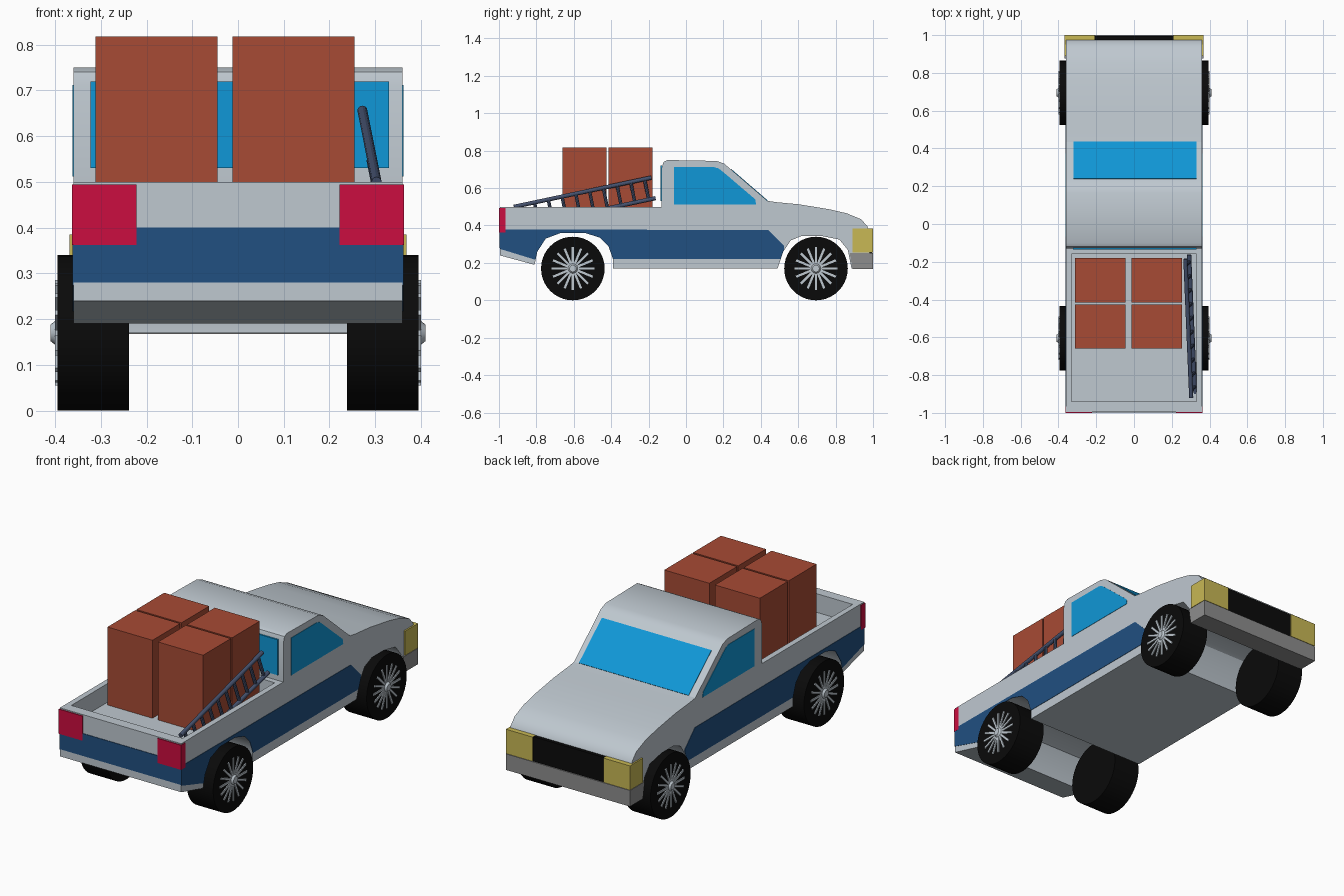
import bpy, bmesh
from math import pi, radians
from mathutils import Matrix, Vector

cube = bpy.data.objects.get("Cube")
if cube:
    bpy.data.objects.remove(cube, do_unlink=True)


def material(name, r, g, b):
    m = bpy.data.materials.new(name)
    m.use_nodes = True
    m.diffuse_color = (r, g, b, 1)
    m.node_tree.nodes["Principled BSDF"].inputs["Base Color"].default_value = (r, g, b, 1)
    return m


silver = material("silver paint", 0.52, 0.58, 0.63)
navy = material("navy stripe", 0.015, 0.08, 0.22)
glass = material("blue glass", 0.005, 0.31, 0.68)
red = material("red lamp", 0.6, 0.004, 0.05)
yellow = material("yellow lamp", 0.58, 0.48, 0.09)
grey = material("grey bumper", 0.27, 0.27, 0.27)
black = material("black rubber", 0.003, 0.003, 0.003)
brown = material("brown carton", 0.39, 0.07, 0.035)
steel = material("ladder steel", 0.06, 0.085, 0.16)


def finish(name, bm, mat, smooth=False):
    bmesh.ops.recalc_face_normals(bm, faces=bm.faces)
    mesh = bpy.data.meshes.new(name)
    bm.to_mesh(mesh)
    bm.free()
    mesh.materials.append(mat)
    ob = bpy.data.objects.new(name, mesh)
    bpy.context.collection.objects.link(ob)
    if smooth:
        bpy.ops.object.select_all(action="DESELECT")
        ob.select_set(True)
        bpy.context.view_layer.objects.active = ob
        bpy.ops.object.shade_smooth_by_angle(angle=radians(28))
    return ob


def prism(name, profile, x0, x1, mat, smooth=False):
    """Extrude a (y, z) profile from x0 to x1."""
    bm = bmesh.new()
    face = bm.faces.new([bm.verts.new((x0, y, z)) for y, z in profile])
    new = bmesh.ops.extrude_face_region(bm, geom=[face])["geom"]
    bmesh.ops.translate(bm, vec=(x1 - x0, 0, 0),
                        verts=[v for v in new if isinstance(v, bmesh.types.BMVert)])
    return finish(name, bm, mat, smooth)


def box(name, x0, x1, y0, y1, z0, z1, mat):
    return prism(name, [(y0, z0), (y1, z0), (y1, z1), (y0, z1)], x0, x1, mat)


def add_rod(bm, a, b, r1, r2=None, sides=12):
    """Round bar or cone between two points."""
    a, b = Vector(a), Vector(b)
    turn = (b - a).to_track_quat("Z", "Y").to_matrix().to_4x4()
    bmesh.ops.create_cone(bm, cap_ends=True, segments=sides, radius1=r1,
                          radius2=r1 if r2 is None else r2, depth=(b - a).length,
                          matrix=Matrix.Translation((a + b) / 2) @ turn)


W = 0.36
SIDES = (("left", 1), ("right", -1))

# Body shell: one side outline with both wheel arches
rear_arch = [(-0.81, 0.19), (-0.795, 0.26), (-0.75, 0.33), (-0.67, 0.36), (-0.54, 0.36),
             (-0.46, 0.335), (-0.415, 0.29), (-0.39, 0.22)]
front_arch = [(0.49, 0.17), (0.52, 0.26), (0.56, 0.32), (0.62, 0.345), (0.72, 0.345),
              (0.82, 0.325), (0.865, 0.27), (0.885, 0.17)]
roof_and_hood = [(0.98, 0.17), (0.98, 0.36), (0.97, 0.395), (0.937, 0.433), (0.86, 0.465),
                 (0.765, 0.487), (0.605, 0.513), (0.48, 0.525), (0.435, 0.532),
                 (0.24, 0.7), (0.205, 0.73), (0.165, 0.745), (-0.1, 0.75), (-0.12, 0.74),
                 (-0.13, 0.71), (-0.13, 0.5), (-0.995, 0.5), (-0.995, 0.24)]
body = prism("body", rear_arch + [(-0.39, 0.17)] + front_arch + roof_and_hood,
             -W, W, silver, smooth=True)

# Hollow out the load bed
cutter = box("bed_cutter", -0.33, 0.33, -0.94, -0.16, 0.4, 0.6, silver)
cutter.hide_render = True
cut = body.modifiers.new("bed", "BOOLEAN")
cut.operation, cut.solver, cut.object = "DIFFERENCE", "EXACT", cutter
bpy.context.view_layer.objects.active = body
bpy.ops.object.modifier_apply(modifier=cut.name)
bpy.data.objects.remove(cutter, do_unlink=True)

# Side stripes, side windows and lamps
stripe = ([(-0.995, 0.275)] + [(-0.806, 0.217)] + rear_arch[1:]
          + [(0.505, 0.22), (0.525, 0.275), (0.525, 0.29), (0.44, 0.375), (-0.995, 0.38)])
window = [(-0.065, 0.512), (0.375, 0.512), (0.37, 0.54), (0.2, 0.685), (0.175, 0.705),
          (0.15, 0.712), (-0.065, 0.712)]
for side, s in SIDES:
    prism(side + "_stripe", stripe, s * (W - 0.002), s * (W + 0.002), navy)
    prism(side + "_window", window, s * (W - 0.002), s * (W + 0.002), glass)
    box(side + "_tail_lamp", s * 0.222, s * 0.363, -1, -0.965, 0.362, 0.494, red)
    box(side + "_headlamp", s * 0.21, s * 0.368, 0.89, 1, 0.255, 0.385, yellow)

# Tailgate stripe, rear window, grille and bumper
box("tailgate_stripe", -W, W, -0.998, -0.993, 0.28, 0.4, navy)
box("rear_window", -0.323, 0.33, -0.135, -0.127, 0.53, 0.72, glass)
box("grille", -0.21, 0.21, 0.975, 0.994, 0.25, 0.385, black)
prism("front_bumper", [(0.89, 0.167), (1, 0.167), (1, 0.253), (0.875, 0.253)],
      -0.368, 0.368, grey)

# Windscreen plate lying on the slope
prism("windscreen", [(0.238, 0.699), (0.433, 0.531), (0.436, 0.535), (0.241, 0.703)],
      -0.32, 0.33, glass)

# Wheels with spokes and hubs
for end, y in (("rear", -0.605), ("front", 0.695)):
    for side, s in SIDES:
        label = end + "_" + side
        centre = Vector((0, y, 0.17))
        bm = bmesh.new()
        add_rod(bm, (s * 0.238, y, 0.17), (s * 0.395, y, 0.17), 0.17, sides=40)
        finish(label + "_tyre", bm, black, smooth=True)
        bm = bmesh.new()
        count = 16
        for i in range(count):
            spin = Matrix.Rotation(2 * pi * i / count, 3, "X")
            corners = [(-0.006, 0.025), (0.006, 0.025), (0.006, 0.115), (-0.006, 0.115)]
            rows = [[bm.verts.new(centre + spin @ Vector((s * x, u, v))) for u, v in corners]
                    for x in (0.39, 0.4)]
            bm.faces.new(rows[0])
            bm.faces.new(rows[1])
            for j in range(4):
                k = (j + 1) % 4
                bm.faces.new((rows[0][j], rows[0][k], rows[1][k], rows[1][j]))
        finish(label + "_spokes", bm, silver)
        bm = bmesh.new()
        add_rod(bm, (s * 0.39, y, 0.17), (s * 0.41, y, 0.17), 0.034, 0.018, 20)
        finish(label + "_hub", bm, silver, smooth=True)

# Four cartons in the bed
for row, y in (("rear", -0.66), ("front", -0.415)):
    for side, x in (("right", -0.312), ("left", -0.012)):
        box(row + "_" + side + "_carton", x, x + 0.267, y, y + 0.235, 0.4, 0.818, brown)

# Ladder leaning along the left wall of the bed
bm = bmesh.new()
foot, head = Vector((0.303, -0.92, 0.5)), Vector((0.272, -0.185, 0.656))
across = Vector((0.02, 0.022, -0.11))
for shift in (Vector(), across):
    add_rod(bm, foot + shift, head + shift, 0.011)
rungs = 10
for i in range(rungs):
    p = foot.lerp(head, (i + 0.5) / rungs)
    add_rod(bm, p, p + across, 0.009, sides=8)
finish("ladder", bm, steel, smooth=True)
